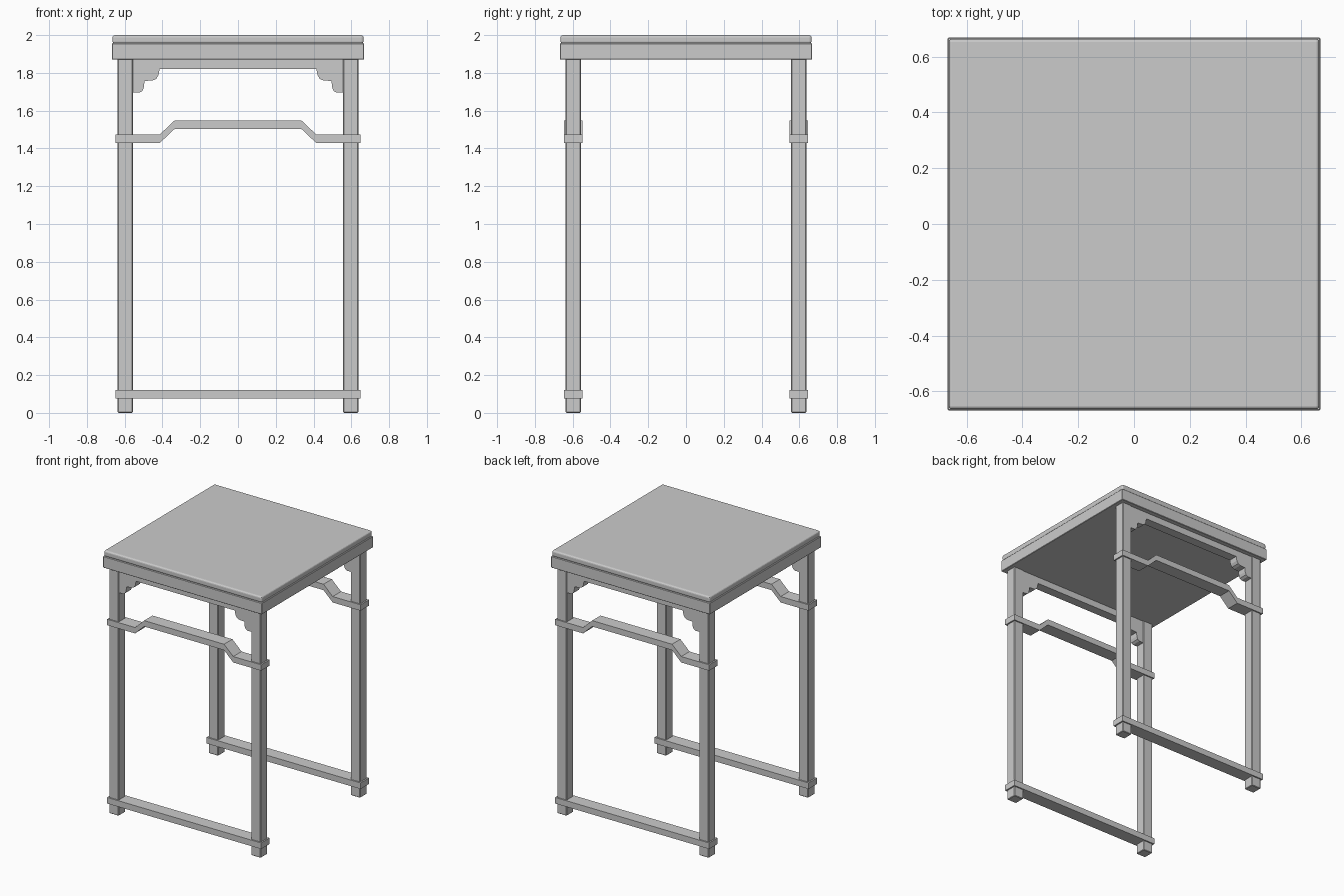
import bpy
import bmesh

cube = bpy.data.objects.get("Cube")
if cube:
    bpy.data.objects.remove(cube, do_unlink=True)

grey = bpy.data.materials.new("plain grey")
grey.use_nodes = True
colour = (0.6, 0.6, 0.6, 1)
grey.diffuse_color = colour
grey.node_tree.nodes["Principled BSDF"].inputs["Base Color"].default_value = colour


def prism(name, outline, y0, y1, bevel=0, segments=1):
    """Extrude an outline in the xz plane from y0 to y1."""
    bm = bmesh.new()
    face = bm.faces.new([bm.verts.new((x, y0, z)) for x, z in outline])
    moved = bmesh.ops.extrude_face_region(bm, geom=[face])["geom"]
    verts = [v for v in moved if isinstance(v, bmesh.types.BMVert)]
    bmesh.ops.translate(bm, verts=verts, vec=(0, y1 - y0, 0))
    bmesh.ops.recalc_face_normals(bm, faces=bm.faces)
    mesh = bpy.data.meshes.new(name)
    bm.to_mesh(mesh)
    bm.free()
    mesh.materials.append(grey)
    obj = bpy.data.objects.new(name, mesh)
    bpy.context.collection.objects.link(obj)
    if bevel:
        mod = obj.modifiers.new("Soft edges", "BEVEL")
        mod.width = bevel
        mod.segments = segments
    return obj


def box(name, x0, x1, y0, y1, z0, z1, bevel=0, segments=1):
    outline = [(x0, z0), (x1, z0), (x1, z1), (x0, z1)]
    return prism(name, outline, y0, y1, bevel, segments)


def symmetric(half):
    """Complete an outline from its left half."""
    return half + [(-x, z) for x, z in reversed(half)]


# Table top: softened board on a square frame
TOP, FRAME = 0.664, 0.668
box("top_board", -TOP, TOP, -TOP, TOP, 1.955, 2.0, 0.012, 3)
box("top_frame", -FRAME, FRAME, -FRAME, FRAME, 1.87, 1.957, 0.003)

# Stepped, scalloped apron between the legs
apron = symmetric([
    (-0.557, 1.872), (-0.557, 1.695), (-0.522, 1.695), (-0.506, 1.705),
    (-0.498, 1.725), (-0.495, 1.757), (-0.452, 1.76), (-0.433, 1.768),
    (-0.421, 1.788), (-0.415, 1.82),
])

# Raised-centre stretcher
path = [(-0.648, 1.43), (-0.413, 1.43), (-0.336, 1.503)]
lower = symmetric(path)
raised = lower + [(x, z + 0.045) for x, z in reversed(lower)]

# Two matching frames, front and back
INNER, OUTER = 0.557, 0.637
for label, s in (("front", -1), ("back", 1)):
    for side, m in (("left", 1), ("right", -1)):
        xs = sorted((m * INNER, m * OUTER))
        ys = sorted((s * INNER, s * OUTER))
        box(f"{label}_{side}_leg", *xs, *ys, 0, 1.875, 0.004)
    ys = sorted((s * 0.562, s * 0.632))
    prism(f"{label}_apron", apron, *ys)
    ys = sorted((s * 0.547, s * 0.647))
    prism(f"{label}_raised_stretcher", raised, *ys)
    box(f"{label}_foot_rail", -0.648, 0.648, *ys, 0.075, 0.121)
